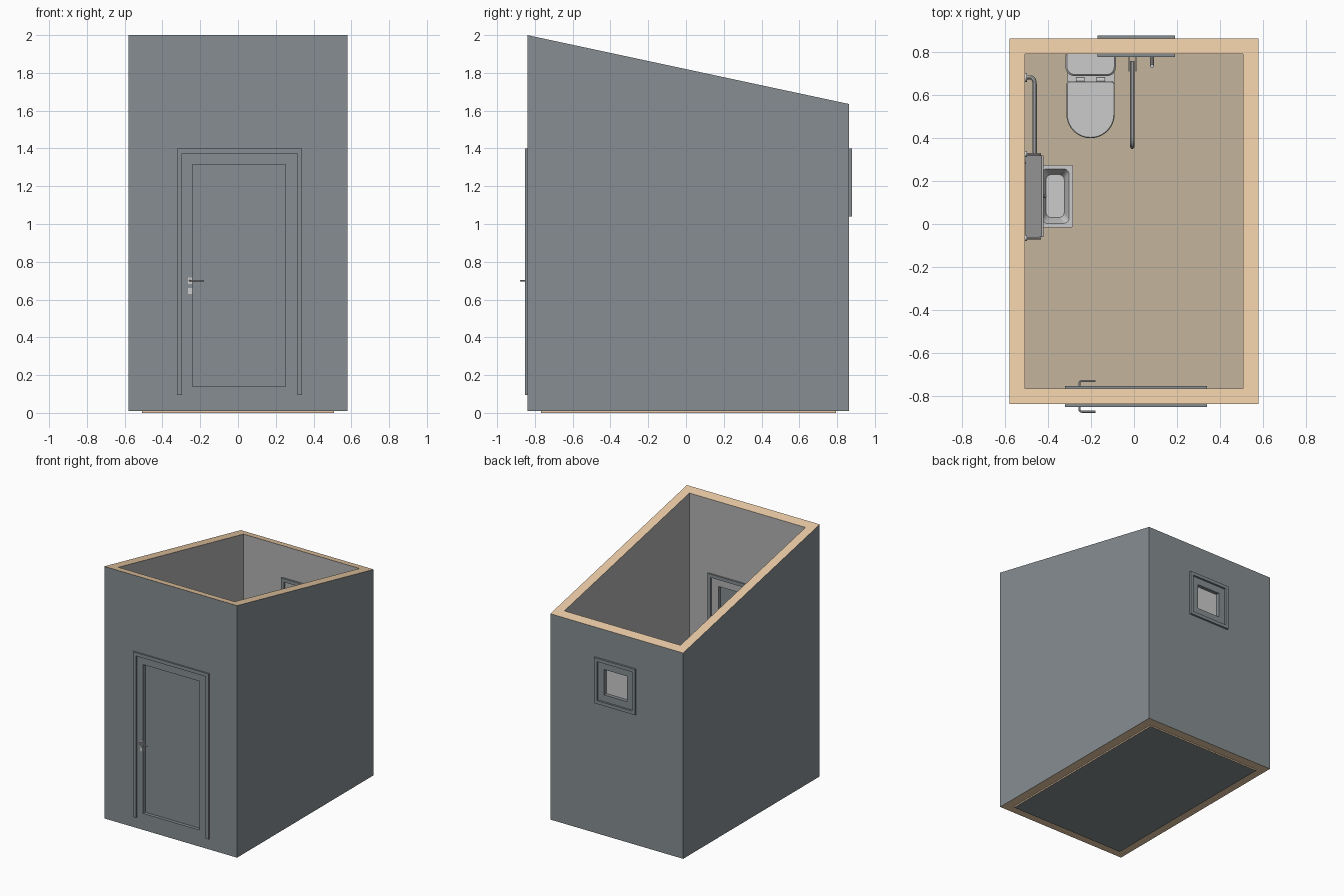
import bpy, bmesh, math
from mathutils import Vector, Matrix

if "Cube" in bpy.data.objects:
    bpy.data.objects.remove(bpy.data.objects["Cube"])


def material(name, rgb):
    m = bpy.data.materials.new(name)
    m.diffuse_color = (*rgb, 1)
    m.use_nodes = True
    m.node_tree.nodes["Principled BSDF"].inputs["Base Color"].default_value = m.diffuse_color
    return m


SLATE = material("slate", (0.24, 0.27, 0.285))
CUT = material("wall_core", (0.83, 0.6, 0.38))
TILE = material("floor_tile", (0.55, 0.46, 0.34))


def finish(name, bm, mats=(), smooth=False):
    bmesh.ops.recalc_face_normals(bm, faces=bm.faces)
    me = bpy.data.meshes.new(name)
    bm.to_mesh(me)
    bm.free()
    ob = bpy.data.objects.new(name, me)
    bpy.context.collection.objects.link(ob)
    for m in mats:
        me.materials.append(m)
    if smooth:
        shade(ob)
    return ob


def shade(ob):
    bpy.ops.object.select_all(action='DESELECT')
    ob.select_set(True)
    bpy.context.view_layer.objects.active = ob
    bpy.ops.object.shade_smooth_by_angle(angle=math.radians(35))


def box(name, x, y, z, mats=(), bevel=0):
    bm = bmesh.new()
    bmesh.ops.create_cube(bm, size=1)
    for v in bm.verts:
        for i, (a, b) in enumerate((x, y, z)):
            v.co[i] = (a + b) / 2 + v.co[i] * (b - a)
    if bevel:
        bmesh.ops.bevel(bm, geom=bm.edges[:], offset=bevel, segments=3,
                        affect='EDGES', profile=0.5)
    return finish(name, bm, mats, bevel > 0)


def prism_y(name, outline, y0, y1, mats=()):
    """Extrude an x-z outline along y."""
    bm = bmesh.new()
    f = bm.faces.new([bm.verts.new((x, y0, z)) for x, z in outline])
    ext = bmesh.ops.extrude_face_region(bm, geom=[f])
    for v in ext["geom"]:
        if isinstance(v, bmesh.types.BMVert):
            v.co.y = y1
    return finish(name, bm, mats)


def ring(x, y, z, r_front, r_back, n=10):
    """Rounded rectangle; front is the low-y end."""
    pts = []
    corners = ((x[0], y[0], r_front, 1, 1, 180), (x[1], y[0], r_front, -1, 1, 270),
               (x[1], y[1], r_back, -1, -1, 0), (x[0], y[1], r_back, 1, -1, 90))
    for cx, cy, r, sx, sy, start in corners:
        for i in range(n + 1):
            a = math.radians(start + 90 * i / n)
            pts.append((cx + sx * r + r * math.cos(a), cy + sy * r + r * math.sin(a), z))
    return pts


def loft(name, rings):
    bm = bmesh.new()
    rows = [[bm.verts.new(p) for p in r] for r in rings]
    n = len(rows[0])
    for a, b in zip(rows, rows[1:]):
        for i in range(n):
            bm.faces.new((a[i], a[(i + 1) % n], b[(i + 1) % n], b[i]))
    bm.faces.new(rows[0])
    bm.faces.new(rows[-1])
    bmesh.ops.remove_doubles(bm, verts=bm.verts, dist=1e-5)
    return finish(name, bm, (), True)


def tube(name, pts, radius, bend=0.03, cyclic=False):
    """Round tube through points, with rounded corners."""
    pts = [Vector(p) for p in pts]
    path = []
    for i, p in enumerate(pts):
        if not cyclic and i in (0, len(pts) - 1):
            path.append(p)
            continue
        a, b = pts[i - 1], pts[(i + 1) % len(pts)]
        s = p + (a - p).normalized() * min(bend, (a - p).length * 0.49)
        e = p + (b - p).normalized() * min(bend, (b - p).length * 0.49)
        for k in range(7):
            t = k / 6
            path.append(s * (1 - t) ** 2 + p * 2 * t * (1 - t) + e * t * t)
    cu = bpy.data.curves.new(name, 'CURVE')
    cu.dimensions = '3D'
    cu.bevel_depth, cu.bevel_resolution, cu.use_fill_caps = radius, 3, True
    sp = cu.splines.new('POLY')
    sp.points.add(len(path) - 1)
    for q, p in zip(sp.points, path):
        q.co = (*p, 1)
    sp.use_cyclic_u = cyclic
    ob = bpy.data.objects.new(name, cu)
    bpy.context.collection.objects.link(ob)
    bpy.ops.object.select_all(action='DESELECT')
    ob.select_set(True)
    bpy.context.view_layer.objects.active = ob
    bpy.ops.object.convert(target='MESH')
    shade(bpy.context.view_layer.objects.active)


def disc(name, centre, axis, radius, depth):
    bm = bmesh.new()
    rot = Vector((0, 0, 1)).rotation_difference(Vector(axis)).to_matrix().to_4x4()
    bmesh.ops.create_cone(bm, cap_ends=True, segments=24, radius1=radius, radius2=radius,
                          depth=depth, matrix=Matrix.Translation(centre) @ rot)
    return finish(name, bm, (), True)


# Room shell: sloped top, slate outside, plain inside, core colour on cut edges
XO, XI, YF, YB, YFI, YBI = 0.58, 0.507, -0.84, 0.864, -0.767, 0.793
bm = bmesh.new()
loops = []
for top in (False, True):
    for xs, y0, y1 in ((XO, YF, YB), (XI, YFI, YBI)):
        loops.append([bm.verts.new((x, y, 2 - 0.365 * (y - YF) / (YB - YF) if top else 0.01))
                      for x, y in ((-xs, y0), (xs, y0), (xs, y1), (-xs, y1))])
for a, b, mi in ((0, 2, 0), (1, 3, 1), (0, 1, 2), (2, 3, 2)):
    for i in range(4):
        j = (i + 1) % 4
        f = bm.faces.new((loops[a][i], loops[a][j], loops[b][j], loops[b][i]))
        f.material_index = mi
walls = finish("walls", bm, (SLATE, material("inner_wall", (0.45, 0.45, 0.45)), CUT))

# Door and window openings
DX, DZ, WX, WZ = (-0.24, 0.252), (0.14, 1.315), (-0.09, 0.11), (1.12, 1.32)
for x, y, z in ((DX, (-0.95, -0.7), DZ), (WX, (0.7, 0.95), WZ)):
    cutter = box("opening_cutter", x, y, z, (SLATE,))
    cutter.hide_render = True
    mod = walls.modifiers.new("opening", 'BOOLEAN')
    mod.operation, mod.object, mod.solver = 'DIFFERENCE', cutter, 'EXACT'
    bpy.context.view_layer.objects.active = walls
    bpy.ops.object.modifier_apply(modifier=mod.name)
    bpy.data.objects.remove(cutter)

# Floor slab
floor = box("floor", (-XI, XI), (YFI, YBI), (0, 0.012), (CUT, TILE, SLATE))
for p in floor.data.polygons:
    p.material_index = 1 if p.normal.z > 0.5 else 2 if p.normal.z < -0.5 else 0

# Door leaf, casings and handles on both faces
box("door_panel", (DX[0] - 0.002, DX[1] + 0.002), (-0.814, -0.793),
    (DZ[0] - 0.002, DZ[1] + 0.002), (SLATE,))
casing = [(-0.322, 0.095), (-0.296, 0.095), (-0.296, 1.373), (0.314, 1.373),
          (0.314, 0.095), (0.34, 0.095), (0.34, 1.4), (-0.322, 1.4)]
for side, face, out in (("outer", YF, -1), ("inner", YFI, 1)):
    prism_y(side + "_door_casing", casing, face, face + out * 0.012, (SLATE,))
    for part, z0, z1 in (("handle_plate", 0.682, 0.718), ("lock_plate", 0.63, 0.66)):
        box(f"{side}_{part}", (-0.265, -0.242), sorted((face, face + out * 0.005)), (z0, z1))
    tube(side + "_handle", [(-0.254, face, 0.7), (-0.254, face + out * 0.035, 0.7),
                            (-0.18, face + out * 0.035, 0.7)], 0.005, 0.012)

# Window pane and square casings on both faces
box("window_pane", (WX[0] - 0.002, WX[1] + 0.002), (0.822, 0.836), (WZ[0] - 0.002, WZ[1] + 0.002))
for side, face, out in (("outer", YB, 1), ("inner", YBI, -1)):
    y = sorted((face, face + out * 0.015))
    for part, x, z in (("left", (-0.17, -0.144), (1.04, 1.4)), ("right", (0.164, 0.19), (1.04, 1.4)),
                       ("bottom", (-0.144, 0.164), (1.04, 1.066)), ("top", (-0.144, 0.164), (1.374, 1.4))):
        box(f"{side}_window_casing_{part}", x, y, z, (SLATE,))

# Toilet: pedestal bowl, seat, lid, hinges, cistern
loft("toilet_bowl", [ring((-0.27, -0.132), (0.5, 0.78), 0.012, 0.065, 0.02),
                     ring((-0.268, -0.134), (0.5, 0.78), 0.1, 0.065, 0.02),
                     ring((-0.29, -0.112), (0.45, 0.785), 0.18, 0.085, 0.02),
                     ring((-0.31, -0.092), (0.41, 0.79), 0.25, 0.105, 0.02),
                     ring((-0.311, -0.091), (0.407, 0.79), 0.275, 0.106, 0.02)])
for name, z0, z1 in (("toilet_seat", 0.278, 0.29), ("toilet_lid", 0.292, 0.306)):
    X, Y = (-0.315, -0.09), (0.4, 0.665)
    loft(name, [ring(X, Y, z0, 0.112, 0.015), ring(X, Y, z1 - 0.004, 0.112, 0.015),
                ring((-0.311, -0.094), (0.404, 0.661), z1, 0.108, 0.012)])
for x in (-0.25, -0.155):
    disc("lid_hinge", (x, 0.672, 0.293), (1, 0, 0), 0.01, 0.04)
loft("cistern", [ring((-0.3, -0.104), (0.71, 0.79), 0.27, 0.03, 0.006),
                 ring((-0.314, -0.09), (0.698, 0.79), 0.48, 0.035, 0.006)])
loft("cistern_lid", [ring((-0.319, -0.085), (0.69, 0.792), 0.48, 0.04, 0.006),
                     ring((-0.319, -0.085), (0.69, 0.792), 0.495, 0.04, 0.006),
                     ring((-0.312, -0.092), (0.697, 0.792), 0.502, 0.035, 0.006)])
disc("flush_button", (-0.202, 0.75, 0.504), (0, 0, 1), 0.014, 0.008)
tube("water_pipe", [(-0.096, 0.793, 0.2), (-0.096, 0.772, 0.2), (-0.096, 0.772, 0.3)], 0.005, 0.01)

# Wash basin with sunk bowl, tap and waste pipe
loft("wash_basin", [ring((-0.505, -0.32), (0.03, 0.23), 0.44, 0.02, 0.02),
                    ring((-0.505, -0.285), (-0.016, 0.276), 0.49, 0.006, 0.006),
                    ring((-0.505, -0.285), (-0.016, 0.276), 0.54, 0.006, 0.006),
                    ring((-0.43, -0.303), (0.003, 0.257), 0.54, 0.025, 0.025),
                    ring((-0.425, -0.312), (0.012, 0.248), 0.52, 0.025, 0.025),
                    ring((-0.41, -0.325), (0.03, 0.23), 0.47, 0.025, 0.025)])
tube("tap_spout", [(-0.465, 0.13, 0.54), (-0.465, 0.13, 0.61), (-0.41, 0.13, 0.6)], 0.009, 0.02)
tube("tap_lever", [(-0.465, 0.13, 0.61), (-0.42, 0.13, 0.635)], 0.005)
tube("waste_pipe", [(-0.37, 0.13, 0.45), (-0.37, 0.13, 0.36), (-0.506, 0.13, 0.36)], 0.012, 0.03)

# Tilted mirror with wall brackets
prism_y("mirror", [(-0.506, 0.74), (-0.498, 0.736), (-0.422, 1.1), (-0.432, 1.104)], -0.06, 0.32)
for y in (-0.066, 0.326):
    tube("mirror_bracket", [(-0.506, y, 1.06), (-0.434, y, 1.06)], 0.006)
    disc("bracket_rose", (-0.503, y, 1.06), (1, 0, 0), 0.014, 0.008)

# Side grab rail on the left wall
tube("side_grab_rail", [(-0.506, 0.683, 0.46), (-0.463, 0.683, 0.46),
                        (-0.463, 0.3, 0.46), (-0.506, 0.3, 0.46)], 0.01, 0.035)
for y in (0.683, 0.3):
    disc("rail_rose", (-0.503, y, 0.46), (1, 0, 0), 0.02, 0.008)

# Fold-down support rail beside the toilet, and roll hook
tube("fold_down_rail", [(-0.008, 0.76, 0.47), (-0.008, 0.36, 0.47),
                        (-0.008, 0.36, 0.37), (-0.008, 0.76, 0.37)], 0.01, 0.045)
box("rail_wall_plate", (-0.03, 0.014), (0.78, 0.794), (0.34, 0.5), (), 0.003)
for x in (-0.026, 0.006):
    box("rail_hinge_cheek", (x, x + 0.006), (0.71, 0.785), (0.355, 0.485), (), 0.002)
tube("roll_hook", [(0.084, 0.794, 0.5), (0.084, 0.735, 0.5), (0.084, 0.735, 0.53)], 0.009, 0.015)
disc("hook_rose", (0.084, 0.79, 0.5), (0, 1, 0), 0.014, 0.008)
